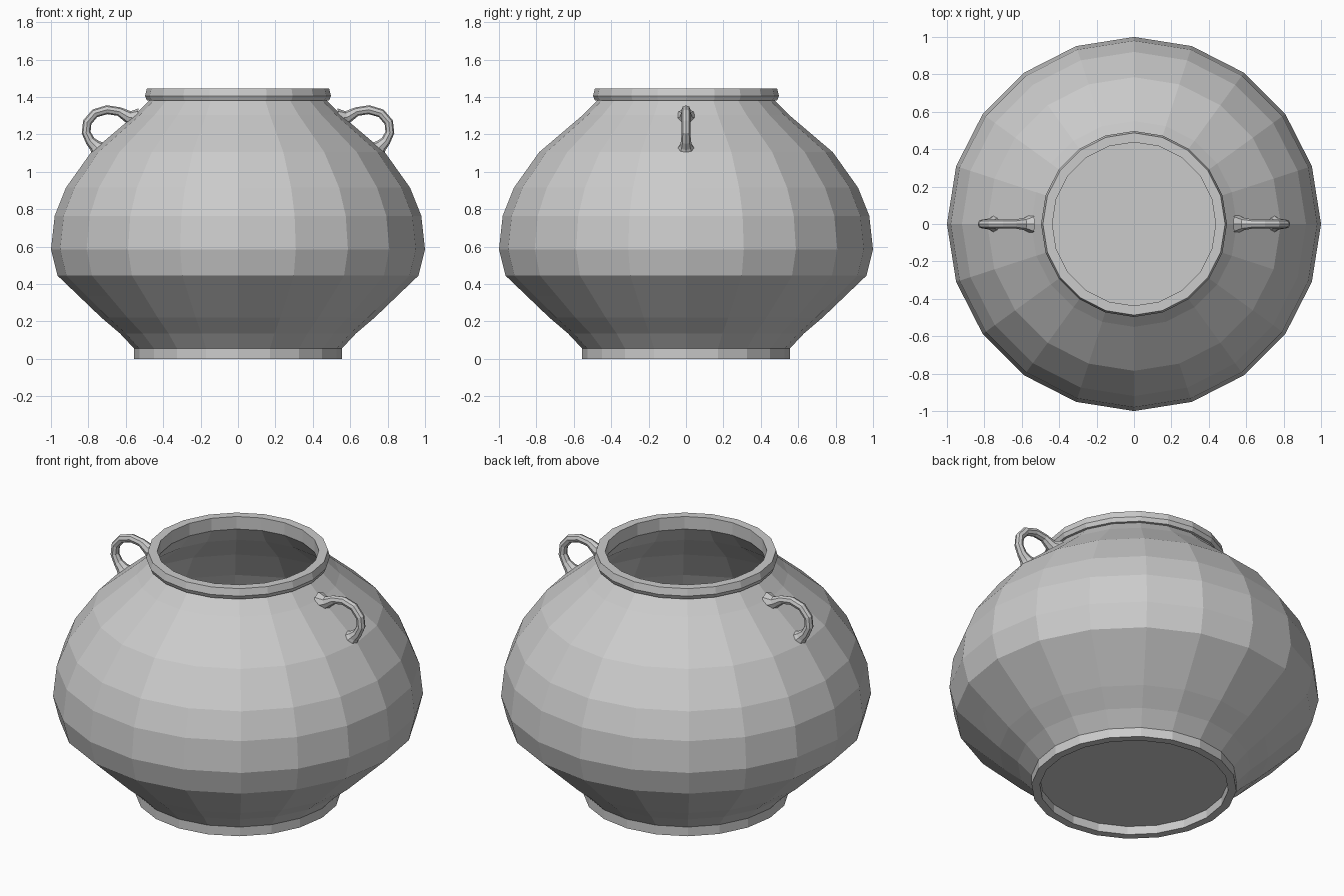
import bpy, bmesh
from math import radians, cos, sin, pi
from mathutils import Vector

if "Cube" in bpy.data.objects:
    bpy.data.objects.remove(bpy.data.objects["Cube"])

SIDES = 20
# outer wall (radius, z) from foot to rim
OUTER = [(0.555, 0), (0.555, 0.055), (0.63, 0.135), (0.73, 0.22), (0.85, 0.335),
         (0.965, 0.445), (1.0, 0.585), (0.98, 0.765), (0.92, 0.915), (0.785, 1.105),
         (0.55, 1.305), (0.475, 1.38), (0.487, 1.382), (0.497, 1.405), (0.487, 1.445)]
# inner wall from rim down to floor
INNER = [(0.437, 1.445), (0.437, 1.37), (0.515, 1.27), (0.745, 1.075), (0.87, 0.895),
         (0.93, 0.755), (0.95, 0.59), (0.92, 0.47), (0.81, 0.37), (0.6, 0.19), (0.5, 0.10)]
# underside recess
UNDER = [(0.51, 0.05), (0.51, 0)]


def lathe(bm, profile):
    rings = [[bm.verts.new((r * cos(2 * pi * i / SIDES), r * sin(2 * pi * i / SIDES), z))
              for i in range(SIDES)] for r, z in profile]
    for a, b in zip(rings, rings[1:]):
        for i in range(SIDES):
            j = (i + 1) % SIDES
            bm.faces.new((a[i], a[j], b[j], b[i]))
    return rings


def on_wall(angle, z):
    """Point on the outer wall at an angle in degrees and a height."""
    r = OUTER[-1][0]
    for (r0, z0), (r1, z1) in zip(OUTER, OUTER[1:]):
        if z0 <= z <= z1 and z1 > z0:
            r = r0 + (r1 - r0) * (z - z0) / (z1 - z0)
            break
    return Vector((r * cos(radians(angle)), r * sin(radians(angle)), z))


# pot body
bm = bmesh.new()
rings = lathe(bm, UNDER + OUTER + INNER)
bm.faces.new(rings[0])
bm.faces.new(rings[-1])
bmesh.ops.recalc_face_normals(bm, faces=bm.faces[:])

# cracks between the shards, as (angle, z) paths on the wall
A, B, C, D, E = (7.5, 1.12), (-4.6, 0.655), (-37, 0.25), (221, 0.52), (220, 1.16)
F, G, H, I, J = (184, 1.30), (117, 1.29), (142, 0.81), (186, 0.64), (136, 0.75)
PATHS = [[A, (52, 1.37), (90, 1.36), G], [(-10, 1.44), A, B, C, (-34.6, 0.0)],
         [B, (18, 0.43), (65, 0.32), (110, 0.50), J],
         [C, (-73, 0.21), (251, 0.27), (230, 0.42), D],
         [I, D, E, (240, 1.44)], [E, F, G, H, J, (128, 0.0)], [F, I, H]]
centre = Vector((0, 0, 0.6))
cuts = [(on_wall(*p) - centre, on_wall(*q) - centre)
        for path in PATHS for p, q in zip(path, path[1:])]
cuts.append((Vector((-0.28, 0.32, -0.5)), Vector((0.36, -0.24, -0.5))))  # floor crack


def inside(d, p, q, n, tol):
    return p.cross(d).dot(n) > -tol and d.cross(q).dot(n) > -tol


# score the wall along each crack
for p, q in cuts:
    n = p.cross(q).normalized()
    m = (p + q).normalized()
    limit = min(m.dot(p.normalized()), 0.999) - 0.12
    faces = [f for f in bm.faces
             if len(f.verts) > 10 or any((v.co - centre).normalized().dot(m) > limit for v in f.verts)]
    edges = {e for f in faces for e in f.edges}
    verts = {v for f in faces for v in f.verts}
    bmesh.ops.bisect_plane(bm, geom=list(verts) + list(edges) + faces, dist=1e-5,
                           plane_co=centre, plane_no=n)
# open the scored edges
split = set()
for p, q in cuts:
    n = p.cross(q).normalized()
    for e in bm.edges:
        d0, d1 = (v.co - centre for v in e.verts)
        if abs(d0.dot(n)) < 1e-4 and abs(d1.dot(n)) < 1e-4 and inside((d0 + d1) / 2, p, q, n, 1e-4):
            split.add(e)
bmesh.ops.split_edges(bm, edges=list(split))
mesh = bpy.data.meshes.new("pot_body")
bm.to_mesh(mesh)
bm.free()
bpy.context.collection.objects.link(bpy.data.objects.new("pot_body", mesh))

# loop handles with flared ends: (x, z, thickness)
HANDLE = [(0.54, 1.285, 2.3), (0.585, 1.292, 1.4), (0.635, 1.322, 1), (0.70, 1.332, 1),
          (0.765, 1.313, 1), (0.806, 1.265, 1), (0.812, 1.21, 1), (0.79, 1.165, 1.1),
          (0.765, 1.14, 1.4), (0.735, 1.11, 2.3)]


def handle(name, side):
    curve = bpy.data.curves.new(name, 'CURVE')
    curve.dimensions = '3D'
    curve.bevel_depth = 0.024
    curve.bevel_resolution = 2
    curve.use_fill_caps = True
    spline = curve.splines.new('POLY')
    spline.points.add(len(HANDLE) - 1)
    spline.use_smooth = False
    for pt, (x, z, t) in zip(spline.points, HANDLE):
        pt.co = (side * x, 0, z, 1)
        pt.radius = t
    bpy.context.collection.objects.link(bpy.data.objects.new(name, curve))


handle("right_handle", 1)
handle("left_handle", -1)
